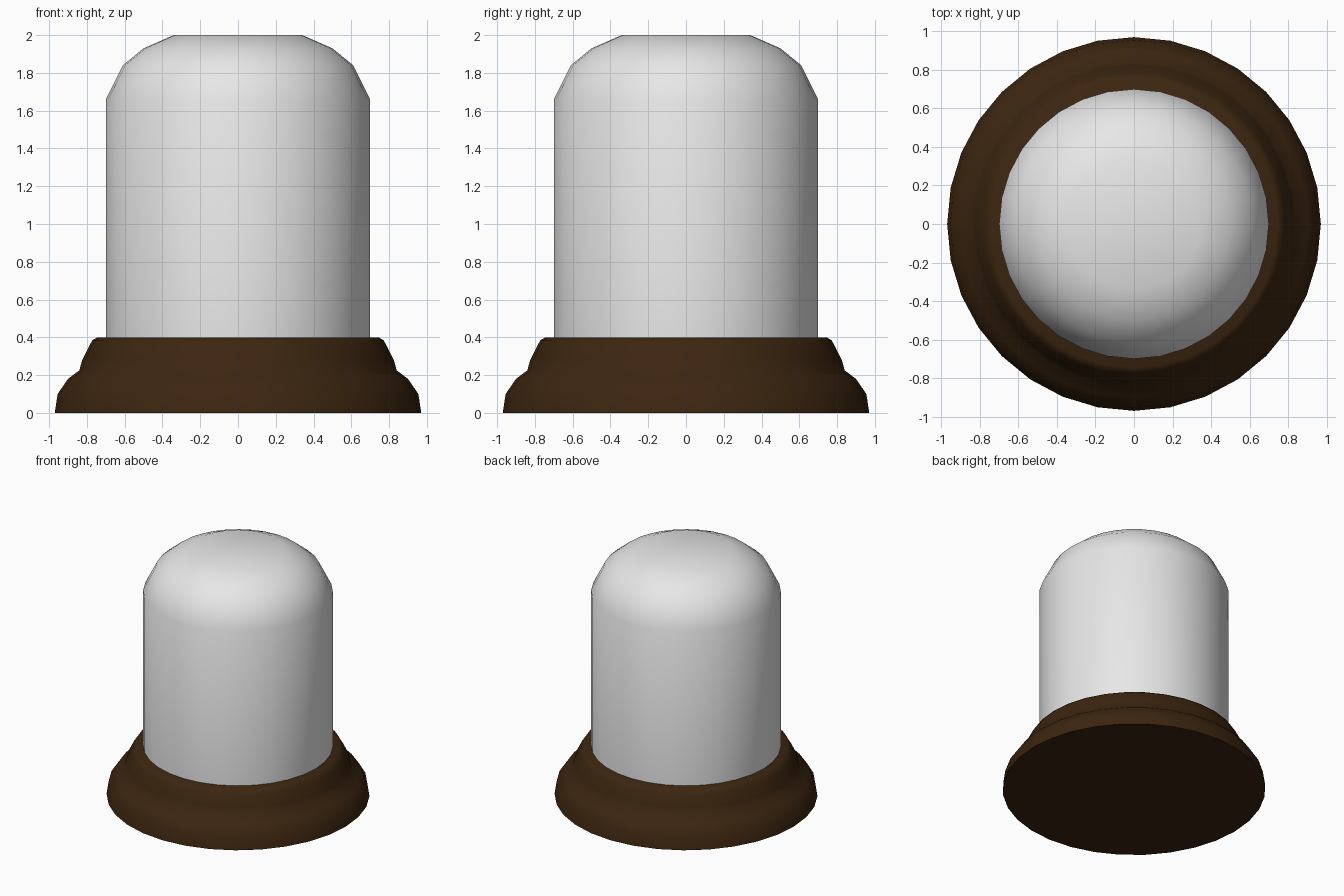
import bpy
import bmesh
import math

SIDES = 32

cube = bpy.data.objects.get("Cube")
if cube:
    bpy.data.objects.remove(cube, do_unlink=True)


def make_material(name, colour):
    mat = bpy.data.materials.new(name)
    mat.use_nodes = True
    mat.diffuse_color = colour
    mat.node_tree.nodes["Principled BSDF"].inputs["Base Color"].default_value = colour
    return mat


def lathe(name, profile, material, sharp_angle):
    """Turn a (radius, height) profile around z and close both ends."""
    bm = bmesh.new()
    rings = []
    for r, z in profile:
        rings.append([bm.verts.new((r * math.cos(a), r * math.sin(a), z))
                      for a in (2 * math.pi * i / SIDES for i in range(SIDES))])
    for low, high in zip(rings, rings[1:]):
        for i in range(SIDES):
            j = (i + 1) % SIDES
            bm.faces.new((low[i], low[j], high[j], high[i]))
    bm.faces.new(rings[0][::-1])
    bm.faces.new(rings[-1])
    mesh = bpy.data.meshes.new(name)
    bm.to_mesh(mesh)
    bm.free()
    mesh.materials.append(material)
    obj = bpy.data.objects.new(name, mesh)
    bpy.context.collection.objects.link(obj)
    bpy.ops.object.select_all(action="DESELECT")
    obj.select_set(True)
    bpy.context.view_layer.objects.active = obj
    bpy.ops.object.shade_smooth_by_angle(angle=math.radians(sharp_angle))
    return obj


dark_wood = make_material("dark wood", (0.045, 0.019, 0.005, 1))
pale_glass = make_material("pale glass", (0.8, 0.8, 0.8, 1))

# Stepped turned base
lathe("wooden_base",
      [(0.97, 0), (0.955, 0.1), (0.9, 0.18), (0.84, 0.225), (0.825, 0.28),
       (0.785, 0.36), (0.77, 0.385), (0.745, 0.4)],
      dark_wood, 50)

# Bell-shaped cover with a flattened crown
lathe("glass_dome",
      [(0.7, 0.39), (0.7, 1.66), (0.61, 1.84), (0.5, 1.93), (0.34, 2.0)],
      pale_glass, 40)
